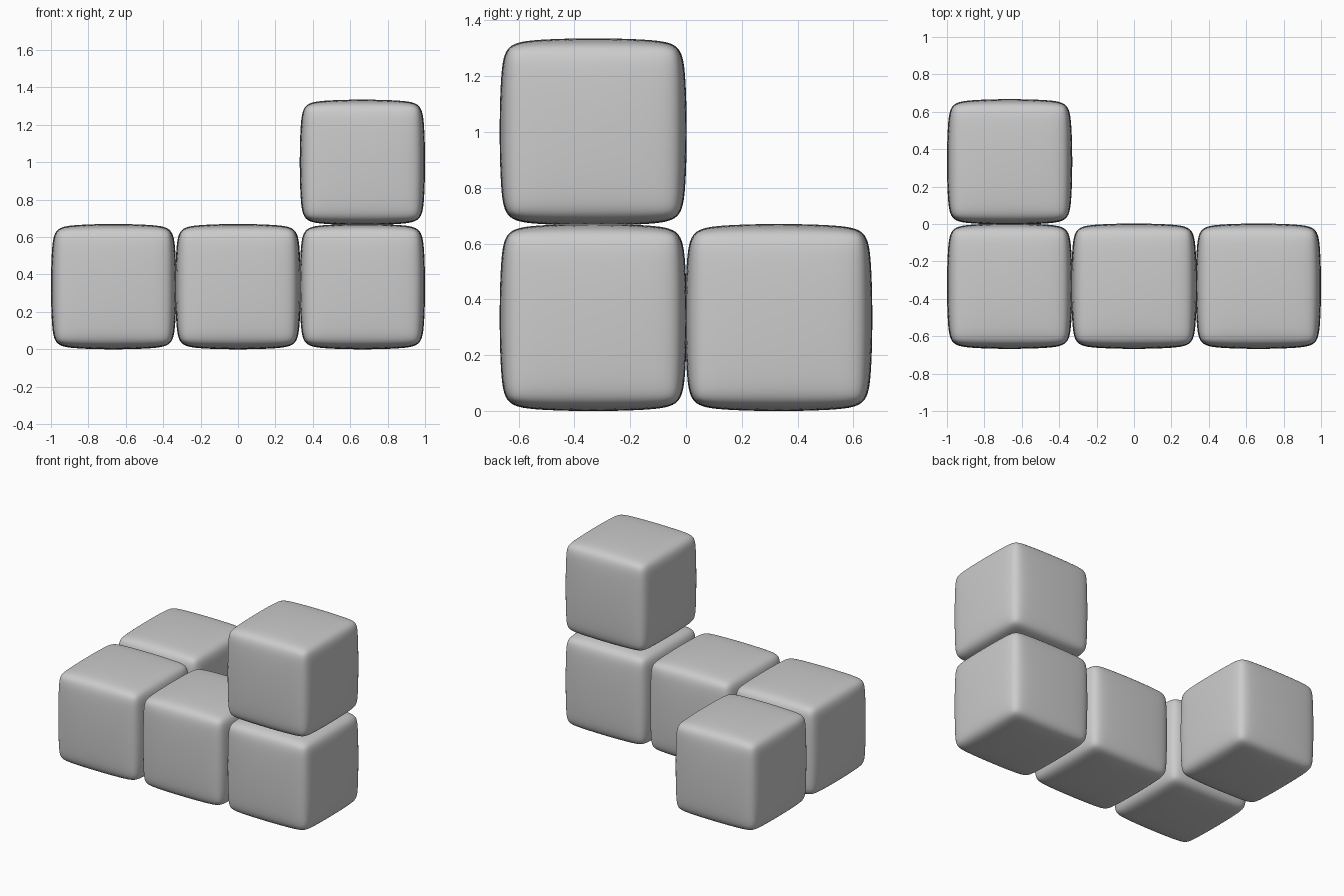
import bpy

if "Cube" in bpy.data.objects:
    bpy.data.objects.remove(bpy.data.objects["Cube"])

SIZE = 0.67      # finished width of one block
PITCH = 0.665    # spacing between neighbouring blocks
BEVEL = 0.05


def soft_block(name, col, row, level):
    """Pillowy rounded cube: bevelled cage smoothed by subdivision."""
    loc = (col * PITCH, (row - 0.5) * PITCH, SIZE / 2 + level * PITCH)
    bpy.ops.mesh.primitive_cube_add(size=SIZE + 0.008, location=loc)
    ob = bpy.context.object
    ob.name = name
    bev = ob.modifiers.new("edge_bevel", 'BEVEL')
    bev.width = BEVEL
    bev.segments = 1
    bev.limit_method = 'NONE'
    sub = ob.modifiers.new("smooth", 'SUBSURF')
    sub.levels = sub.render_levels = 4
    bpy.ops.object.shade_smooth()
    return ob


# Front row of three, one block behind the left end, one on top of the right end
soft_block("block_front_left", -1, 0, 0)
soft_block("block_front_middle", 0, 0, 0)
soft_block("block_front_right", 1, 0, 0)
soft_block("block_back_left", -1, 1, 0)
soft_block("block_top_right", 1, 0, 1)
